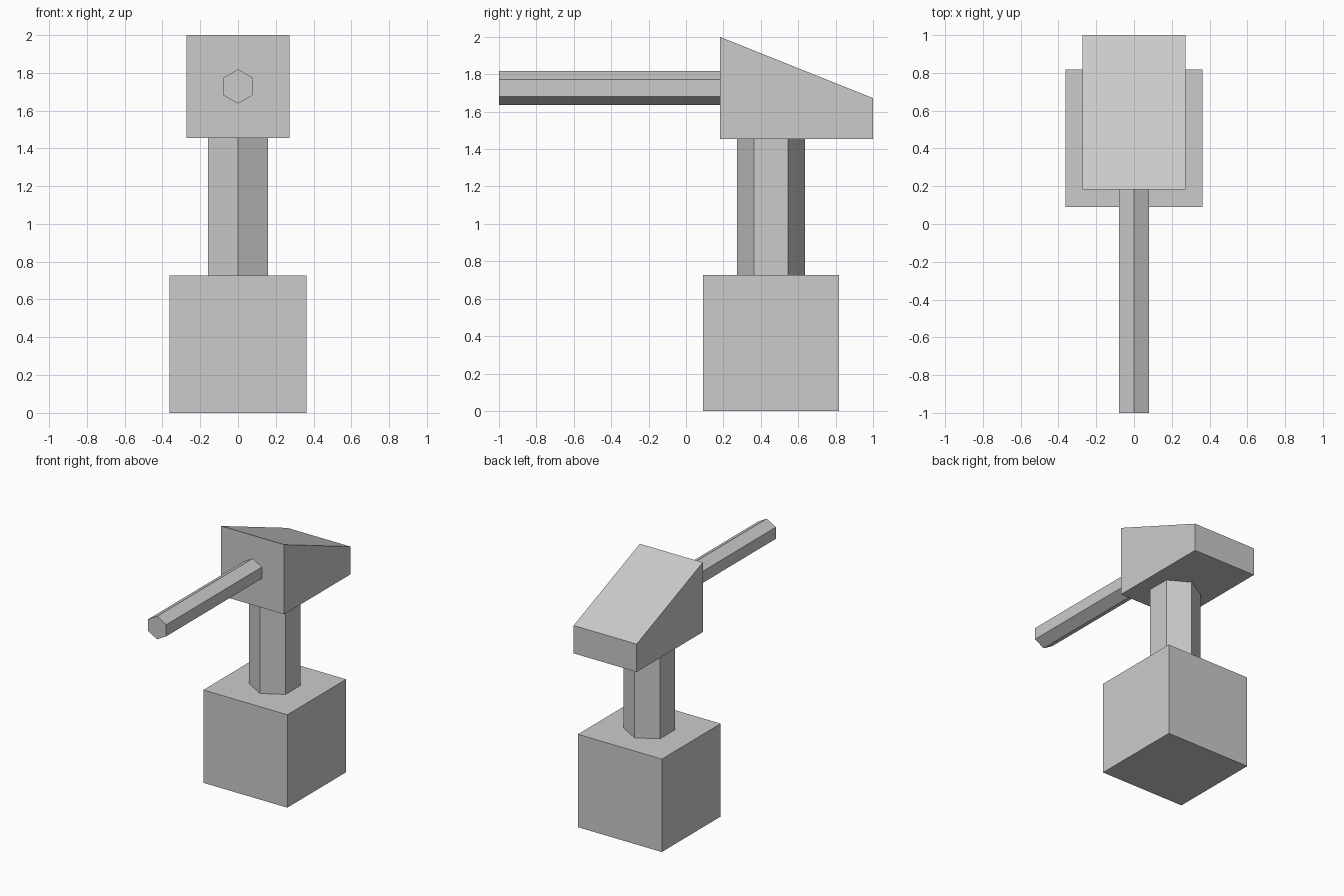
import bpy, bmesh
from math import pi

if "Cube" in bpy.data.objects:
    bpy.data.objects.remove(bpy.data.objects["Cube"])

U = 2 / 11          # design unit: the model is 11 units long
CY = 2.5 * U        # shared centre line of base, post and head


def hex_bar(name, radius, length, location, rotation=(0, 0, 0)):
    bpy.ops.mesh.primitive_cylinder_add(vertices=6, radius=radius, depth=length,
                                        location=location, rotation=rotation)
    bpy.context.object.name = name


# Cube base
bpy.ops.mesh.primitive_cube_add(size=4 * U, location=(0, CY, 2 * U))
bpy.context.object.name = "base"

# Hexagonal post
hex_bar("post", U, 4 * U, (0, CY, 6 * U))

# Wedge head: side profile (y, z) extruded across x
profile = [(U, 8 * U), (5.5 * U, 8 * U), (5.5 * U, 9.2 * U), (U, 11 * U)]
bm = bmesh.new()
side = bm.faces.new([bm.verts.new((-1.5 * U, y, z)) for y, z in profile])
ext = bmesh.ops.extrude_face_region(bm, geom=[side])
bmesh.ops.translate(bm, vec=(3 * U, 0, 0),
                    verts=[g for g in ext["geom"] if isinstance(g, bmesh.types.BMVert)])
bmesh.ops.recalc_face_normals(bm, faces=bm.faces)
mesh = bpy.data.meshes.new("head")
bm.to_mesh(mesh)
bm.free()
bpy.context.collection.objects.link(bpy.data.objects.new("head", mesh))

# Hexagonal barrel pointing forward from the head
hex_bar("barrel", U / 2, 6.5 * U, (0, -2.25 * U, 9.5 * U), (pi / 2, 0, 0))
